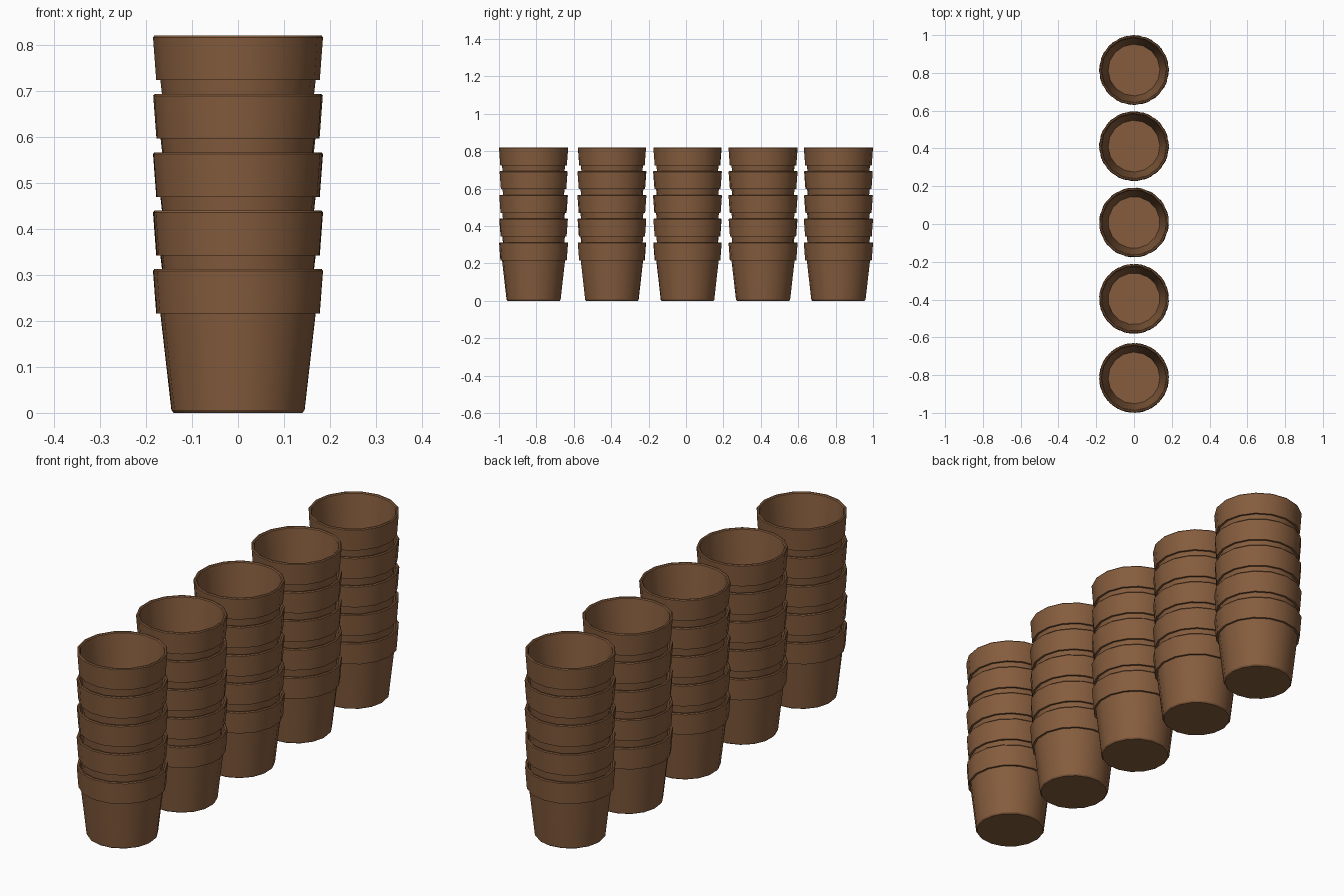
import bpy, bmesh, math, random

if "Cube" in bpy.data.objects:
    bpy.data.objects.remove(bpy.data.objects["Cube"])

random.seed(4)
SIDES = 16
STEP = 0.127

clay = bpy.data.materials.new("brown clay")
clay.diffuse_color = (0.235, 0.108, 0.047, 1)
clay.use_nodes = True
clay.node_tree.nodes["Principled BSDF"].inputs["Base Color"].default_value = clay.diffuse_color

# Pot wall outline (radius, height): base, body, stepped rim, then inside to floor
PROFILE = [(0.140, 0.0), (0.145, 0.006), (0.169, 0.216), (0.178, 0.216),
           (0.185, 0.309), (0.182, 0.313), (0.176, 0.313), (0.172, 0.309),
           (0.137, 0.012)]


def make_pot(name, y, z, turn):
    bm = bmesh.new()
    rings = []
    for r, h in PROFILE:
        rings.append([bm.verts.new((r * math.cos(2 * math.pi * i / SIDES + turn),
                                    r * math.sin(2 * math.pi * i / SIDES + turn), h))
                      for i in range(SIDES)])
    for a, b in zip(rings, rings[1:]):
        for i in range(SIDES):
            j = (i + 1) % SIDES
            bm.faces.new((a[i], a[j], b[j], b[i]))
    bm.faces.new(rings[0][::-1])   # underside
    bm.faces.new(rings[-1])        # inner floor
    bmesh.ops.recalc_face_normals(bm, faces=bm.faces)
    mesh = bpy.data.meshes.new(name)
    bm.to_mesh(mesh)
    bm.free()
    mesh.materials.append(clay)
    ob = bpy.data.objects.new(name, mesh)
    ob.location = (0, y, z)
    bpy.context.collection.objects.link(ob)
    ob.select_set(True)
    bpy.context.view_layer.objects.active = ob


# Five stacks of five nested pots, each turned a little differently
for s, y in enumerate((-0.815, -0.396, 0.008, 0.412, 0.815)):
    for k in range(5):
        make_pot(f"pot_{s + 1}_{k + 1}", y, k * STEP, random.uniform(0, 2 * math.pi))

bpy.ops.object.shade_smooth_by_angle(angle=math.radians(30))
